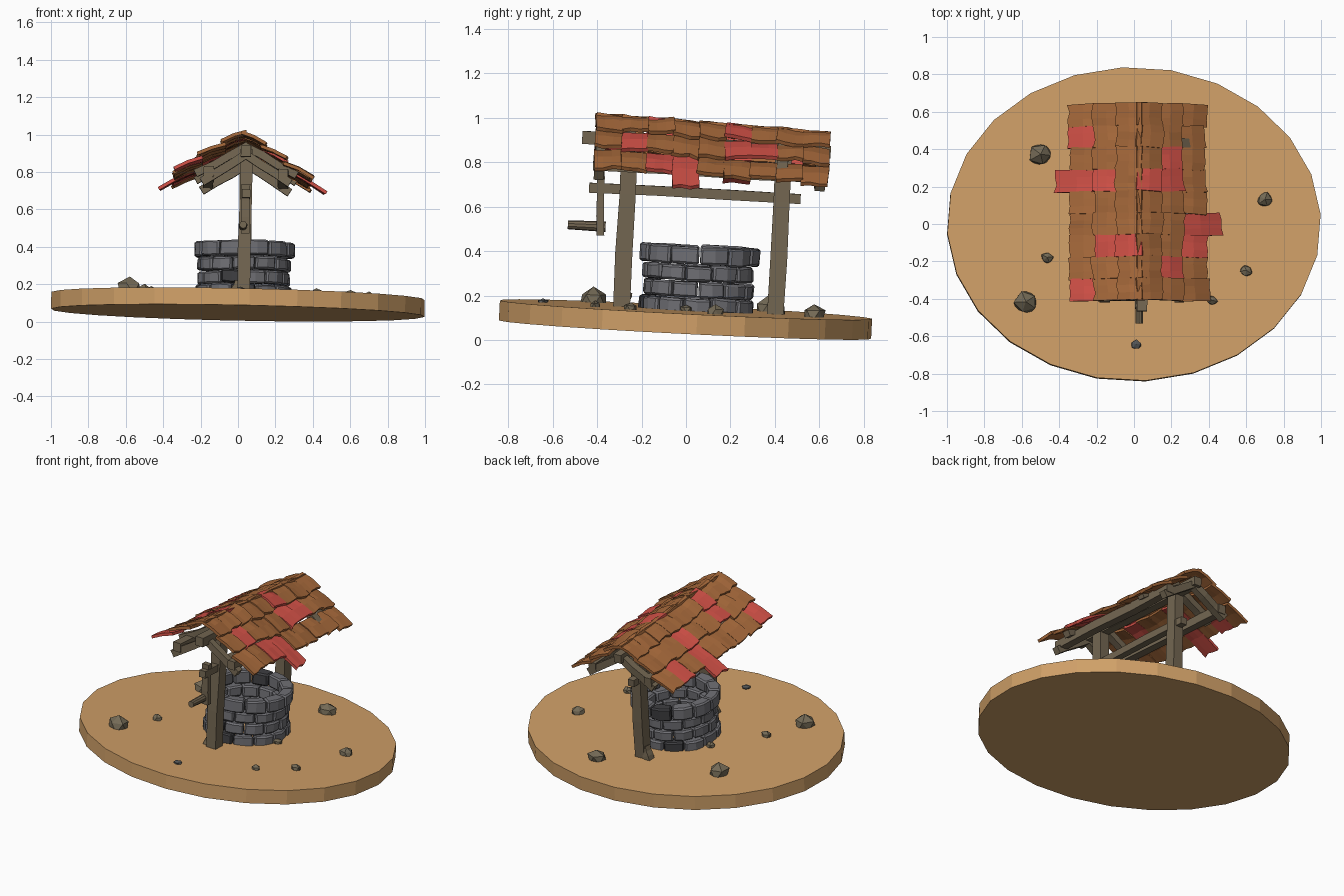
import bpy, bmesh, math, random
from mathutils import Matrix, Vector

if "Cube" in bpy.data.objects:
    bpy.data.objects.remove(bpy.data.objects["Cube"])

random.seed(4)
R = random.uniform


def srgb(r, g, b):
    return tuple(((c / 255 + 0.055) / 1.055) ** 2.4 for c in (r, g, b)) + (1,)


def material(name, *rgb):
    m = bpy.data.materials.new(name)
    m.diffuse_color = srgb(*rgb)
    m.use_nodes = True
    m.node_tree.nodes["Principled BSDF"].inputs["Base Color"].default_value = m.diffuse_color
    return m


SAND = material("sand", 208, 160, 104)
WOOD = material("weathered_wood", 116, 103, 82)
TILE = material("brown_tile", 165, 104, 58)
RED = material("red_tile", 208, 80, 70)
STONE = material("grey_stone", 112, 112, 117)
DARK = material("dark_stone", 62, 62, 65)
ROCK = material("brown_rock", 116, 106, 86)
SLATE = material("slate_rock", 84, 86, 86)

# The whole model leans slightly towards the back right
LEAN = (Matrix.Translation((0, 0, 0.137)) @ Matrix.Rotation(0.02, 4, 'Y')
        @ Matrix.Rotation(-0.05, 4, 'X'))


def finish(name, bm, *mats):
    bmesh.ops.recalc_face_normals(bm, faces=bm.faces)
    me = bpy.data.meshes.new(name)
    bm.to_mesh(me)
    bm.free()
    for m in mats:
        me.materials.append(m)
    ob = bpy.data.objects.new(name, me)
    ob.matrix_world = LEAN
    bpy.context.collection.objects.link(ob)
    return ob


def beam(name, p0, p1, w, d, wob=0.004, up=(0, 1, 0)):
    """Rough hewn square beam between two points, w across, d along 'up'."""
    p0, p1 = Vector(p0), Vector(p1)
    t = (p1 - p0).normalized()
    v = Vector(up)
    v = (v - t * v.dot(t)).normalized()
    u = v.cross(t)
    bm = bmesh.new()
    loops = []
    n = 3
    for i in range(n + 1):
        c = p0.lerp(p1, i / n) + u * R(-wob, wob) + v * R(-wob, wob)
        k = R(0.94, 1.06)
        loops.append([bm.verts.new(c + u * a * w * k / 2 + v * b * d * k / 2)
                      for a, b in ((-1, -1), (1, -1), (1, 1), (-1, 1))])
    for a, b in zip(loops, loops[1:]):
        for j in range(4):
            bm.faces.new((a[j], a[(j + 1) % 4], b[(j + 1) % 4], b[j]))
    bm.faces.new(loops[0])
    bm.faces.new(loops[-1])
    return finish(name, bm, WOOD)


# Ground disc
bm = bmesh.new()
bmesh.ops.create_cone(bm, cap_ends=True, segments=24, radius1=1, radius2=1, depth=0.09)
bmesh.ops.transform(bm, verts=bm.verts, matrix=Matrix.Translation((0, 0, -0.045))
                    @ Matrix.Diagonal((1, 0.84, 1, 1)) @ Matrix.Rotation(math.radians(3.5), 4, 'Z'))
finish("ground_disc", bm, SAND)

# Well wall: four staggered rings of stones
CX, CY = 0.028, 0.05
RINGS = [(-0.01, 0.058, 0.256), (0.062, 0.129, 0.248), (0.135, 0.203, 0.248), (0.209, 0.289, 0.268)]
DARK_AT = [(120, -95), (-105,), (), (120,)]
N = 12
for k, (z0, z1, rad) in enumerate(RINGS):
    bm = bmesh.new()
    step = 2 * math.pi / N
    for i in range(N):
        a = step * (i + 0.5 * (k % 2))
        half = step / 2 - 0.012
        ro, ri = rad + R(-0.006, 0.006), rad - 0.068
        lift = R(-0.004, 0.004)
        vs = [bm.verts.new((CX + (r + R(-.004, .004)) * math.cos(a + s),
                            CY + (r + R(-.004, .004)) * math.sin(a + s),
                            z + lift + R(-.004, .004)))
              for z in (z0, z1) for r, s in ((ri, -half), (ro, -half), (ro + .004, 0),
                                            (ro, half), (ri, half))]
        faces = [bm.faces.new(vs[:5]), bm.faces.new(vs[5:])]
        for j in range(5):
            m = (j + 1) % 5
            faces.append(bm.faces.new((vs[j], vs[m], vs[m + 5], vs[j + 5])))
        for t in DARK_AT[k]:
            diff = (math.degrees(a) - t + 180) % 360 - 180
            if -15 <= diff < 15:
                for f in faces:
                    f.material_index = 1
    ob = finish("well_ring_%d" % (k + 1), bm, STONE, DARK)
    bev = ob.modifiers.new("worn_edges", 'BEVEL')
    bev.width = 0.009
    bev.segments = 1

# Posts, ridge beam and eave beams
PX = 0.03
for name, v in (("front_post", -0.29), ("back_post", 0.402)):
    beam(name, (PX, v, -0.02), (PX, v, 0.77), 0.066, 0.074)
    # rafters resting on the post, under the tiles
    for s, side in ((-1, "left"), (1, "right")):
        beam(name.split("_")[0] + "_rafter_" + side, (PX - s * 0.01, v, 0.79),
             (PX + s * 0.27, v, 0.635), 0.04, 0.05)
beam("ridge_beam", (PX, -0.505, 0.748), (PX, 0.615, 0.742), 0.055, 0.058, up=(0, 0, 1))
for s, side in ((-1, "left"), (1, "right")):
    beam("eave_beam_" + side, (PX + s * 0.2, -0.45, 0.64), (PX + s * 0.2, 0.6, 0.63),
         0.052, 0.055, up=(0, 0, 1))
    for end, v in (("front", -0.42), ("back", 0.57)):
        beam("gable_brace_%s_%s" % (end, side), (PX, v, 0.735), (PX + s * 0.235, v, 0.585),
             0.045, 0.045)

# Windlass with crank arm and round handle
beam("windlass_axle", (PX, -0.463, 0.527), (PX, 0.49, 0.523), 0.046, 0.046, up=(0, 0, 1))
beam("crank_arm", (PX, -0.413, 0.58), (PX, -0.405, 0.315), 0.045, 0.034)
bm = bmesh.new()
bmesh.ops.create_cone(bm, cap_ends=True, segments=10, radius1=0.024, radius2=0.02, depth=0.17)
bmesh.ops.transform(bm, verts=bm.verts, matrix=Matrix.Translation((0.02, -0.465, 0.355))
                    @ Matrix.Rotation(math.pi / 2, 4, 'X'))
finish("crank_handle", bm, WOOD)

# Wedges at the feet of the posts
beam("front_wedge", (-0.025, -0.285, -0.01), (0.0, -0.27, 0.06), 0.04, 0.05)
beam("back_wedge", (-0.03, 0.42, -0.01), (0.01, 0.41, 0.07), 0.04, 0.05)

# Roof tiles: three rows of nine on each slope
REDS = {-1: {(2, 0), (1, 2), (0, 2), (2, 5), (1, 5), (2, 7)},
        1: {(1, 1), (2, 2), (2, 3), (0, 5), (1, 5), (1, 6)}}
LONG = {(-1, 2, 5): 0.07, (1, 2, 3): 0.07}
V0, COL, RUN = -0.445, 0.117, 0.122
for s, side in ((-1, "left"), (1, "right")):
    slope = 0.63 if s < 0 else 0.68
    bm = bmesh.new()
    for row in range(3):
        for col in range(9):
            extra = LONG.get((s, row, col), 0) + R(-0.01, 0.012)
            start = row * RUN - (0.025 if row else 0.012)
            length = (row + 1) * RUN + extra - start
            yaw, roll, lift = R(-.07, .07), R(-.09, .09), R(0.024, 0.04)
            jag = [R(-.008, .008) for _ in range(4)]
            grid = []
            for i in range(4):
                line = []
                for j in range(3):
                    f = j / 2
                    w = (i / 3 - 0.5) * (COL + 0.004)
                    run = start + length * f + yaw * w + jag[i] * f
                    v = V0 + (col + 0.5) * COL + w - yaw * (f - .5) * length
                    # lower edge is raised, edges curl a little
                    h = (0.855 - 0.03 * (v + 0.4) - slope * run + lift * f
                         + roll * w + 0.008 * math.sin(f * math.pi) + R(-.003, .003))
                    line.append(bm.verts.new((0.012 + s * run, v, h)))
                grid.append(line)
            for i in range(3):
                for j in range(2):
                    q = [grid[i][j], grid[i + 1][j], grid[i + 1][j + 1], grid[i][j + 1]]
                    face = bm.faces.new(q)
                    face.material_index = int((row, col) in REDS[s])
    # give the tiles thickness
    me_faces = bm.faces[:]
    bmesh.ops.recalc_face_normals(bm, faces=me_faces)
    for f in me_faces:
        f.normal_update()
        if f.normal.z < 0:
            f.normal_flip()
    ob_bm = bmesh.ops.solidify(bm, geom=me_faces, thickness=0.018)
    finish("roof_tiles_" + side, bm, TILE, RED)

# Scattered rocks: x, y, width, material
ROCKS = [(-0.50, 0.37, 0.135, ROCK), (-0.58, -0.42, 0.14, ROCK), (-0.465, -0.18, 0.07, ROCK),
         (0.01, -0.645, 0.06, SLATE), (0.417, -0.41, 0.062, ROCK), (0.60, -0.25, 0.068, ROCK),
         (0.70, 0.13, 0.088, ROCK), (0.25, 0.575, 0.13, ROCK), (0.29, 0.0, 0.06, ROCK),
         (-0.25, 0.1, 0.06, ROCK)]
for i, (x, y, w, mat) in enumerate(ROCKS):
    bm = bmesh.new()
    bmesh.ops.create_icosphere(bm, subdivisions=1, radius=w / 2)
    for v in bm.verts:
        v.co *= R(0.85, 1.15)
    flat = 0.45 if mat is SLATE else 0.9
    bmesh.ops.transform(bm, verts=bm.verts, matrix=Matrix.Translation((x, y, w * 0.05))
                        @ Matrix.Diagonal((1, 0.9, flat, 1)) @ Matrix.Rotation(R(0, 6), 4, 'Z'))
    finish("rock_%d" % (i + 1), bm, mat)
